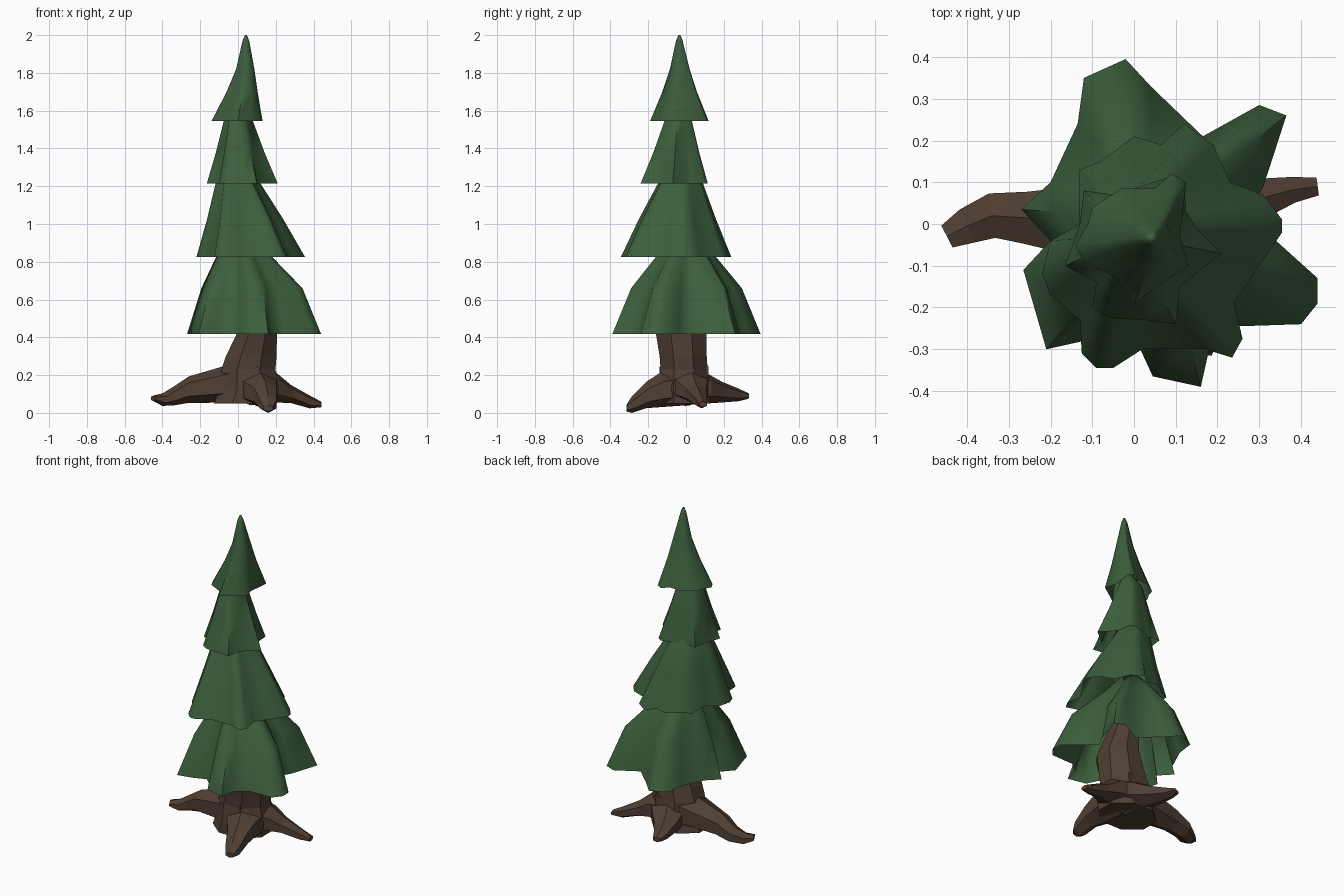
import bpy
import bmesh
import math
from mathutils import Vector

default_cube = bpy.data.objects.get("Cube")
if default_cube:
    bpy.data.objects.remove(default_cube, do_unlink=True)


def make_material(name, colour):
    material = bpy.data.materials.new(name)
    material.use_nodes = True
    material.diffuse_color = (*colour, 1)
    shader = material.node_tree.nodes["Principled BSDF"]
    shader.inputs["Base Color"].default_value = (*colour, 1)
    shader.inputs["Roughness"].default_value = 0.9
    return material


needle_green = make_material("needle green", (0.045, 0.112, 0.046))
bark_brown = make_material("bark brown", (0.08, 0.05, 0.033))


def loft(name, rings, material, cap_start=True, smooth_angle=None):
    """Skin a list of equally long point rings; the last ring is always capped."""
    bm = bmesh.new()
    loops = [[bm.verts.new(point) for point in ring] for ring in rings]
    for lower, upper in zip(loops, loops[1:]):
        for i in range(len(lower)):
            j = (i + 1) % len(lower)
            bm.faces.new((lower[i], lower[j], upper[j], upper[i]))
    bm.faces.new(loops[-1])
    if cap_start:
        bm.faces.new(loops[0][::-1])
    bmesh.ops.recalc_face_normals(bm, faces=bm.faces)
    mesh = bpy.data.meshes.new(name)
    bm.to_mesh(mesh)
    bm.free()
    mesh.materials.append(material)
    obj = bpy.data.objects.new(name, mesh)
    bpy.context.collection.objects.link(obj)
    if smooth_angle:
        bpy.ops.object.select_all(action="DESELECT")
        obj.select_set(True)
        bpy.context.view_layer.objects.active = obj
        bpy.ops.object.shade_smooth_by_angle(angle=math.radians(smooth_angle))
    return obj


def foliage_tier(name, outline, centre, levels):
    """Shrink a lobed hem towards the stem; each level is (z, scale, roundness, stem x, stem y)."""
    centre = Vector(centre)
    spokes = [Vector(point) - centre for point in outline]
    mean = sum(spoke.length for spoke in spokes) / len(spokes)
    rings = []
    for z, scale, roundness, stem_x, stem_y in levels:
        ring = []
        for spoke in spokes:
            length = spoke.length * (1 - roundness) + mean * roundness
            offset = spoke.normalized() * length * scale
            ring.append((stem_x + offset.x, stem_y + offset.y, z))
        rings.append(ring)
    return loft(name, rings, needle_green, cap_start=False, smooth_angle=75)


def root(name, path):
    """Six-sided limb; each stop is (x, y, z, half width, half height)."""
    rings = []
    for i, (x, y, z, width, height) in enumerate(path):
        before, after = path[max(i - 1, 0)], path[min(i + 1, len(path) - 1)]
        along = Vector((after[0] - before[0], after[1] - before[1], 0)).normalized()
        across = Vector((-along.y, along.x, 0))
        ring = []
        for k in range(6):
            angle = math.radians(60 * k + 30)
            lift = Vector((0, 0, height * math.sin(angle)))
            ring.append(Vector((x, y, z)) + across * width * math.cos(angle) + lift)
        rings.append(ring)
    return loft(name, rings, bark_brown)


# Foliage: four lobed skirts, open underneath
bottom_hem = [
    (.44, -.13), (.34, -.04), (.27, .02), (.31, .09), (.365, .26), (.3, .285),
    (.165, .21), (.04, .33), (-.02, .395), (-.12, .35), (-.135, .24), (-.2, .1),
    (-.27, .035), (-.2, -.04), (-.265, -.11), (-.21, -.3), (-.12, -.28),
    (-.04, -.25), (.015, -.3), (.045, -.365), (.16, -.39), (.18, -.3),
    (.25, -.245), (.4, -.24), (.44, -.19)]
foliage_tier("bottom_foliage", bottom_hem, (.05, -.03), [
    (.417, 1, 0, .05, -.03), (.66, .76, .1, .05, -.02),
    (.84, .4, .35, .02, -.01), (.95, .2, 1, .01, -.02)])

lower_hem = [
    (.355, .01), (.31, .07), (.23, .1), (.19, .19), (.12, .24), (.065, .19),
    (0, .21), (-.08, .15), (-.13, .13), (-.13, 0), (-.2, -.04), (-.22, -.12),
    (-.2, -.17), (-.13, -.23), (-.125, -.31), (-.09, -.345), (-.05, -.345),
    (.02, -.3), (.17, -.3), (.235, -.32), (.26, -.275), (.24, -.19),
    (.3, -.1), (.355, -.02)]
foliage_tier("lower_foliage", lower_hem, (.04, -.06), [
    (.825, 1, 0, .04, -.06), (1.03, .7, .12, .02, -.05),
    (1.23, .4, .4, -.01, -.03), (1.32, .2, 1, 0, -.04)])

upper_hem = [
    (.21, -.07), (.15, -.01), (.125, .03), (.12, .1), (.09, .115), (0, .085),
    (-.05, .07), (-.12, .08), (-.13, 0), (-.165, -.1), (-.09, -.14),
    (-.1, -.2), (-.06, -.225), (.03, -.23), (.1, -.24), (.11, -.15)]
foliage_tier("upper_foliage", upper_hem, (.02, -.06), [
    (1.215, 1, 0, .02, -.06), (1.38, .7, .2, .01, -.05),
    (1.56, .41, .5, 0, -.04), (1.64, .2, 1, .01, -.04)])

top_hem = [
    (.13, -.1), (.11, -.03), (.125, .1), (.09, .12), (.05, .085), (-.03, .085),
    (-.1, .04), (-.11, 0), (-.14, -.05), (-.12, -.09), (-.04, -.13), (0, -.19),
    (.07, -.14)]
foliage_tier("top_foliage", top_hem, (0, -.05), [
    (1.545, 1, 0, 0, -.05), (1.7, .61, .2, .025, -.04), (1.82, .36, .4, .04, -.035),
    (1.97, .13, 1, .042, -.035), (2, .04, 1, .042, -.035)])

# Trunk: faceted stem, stops are (z, centre x, centre y, radius x, radius y)
trunk_rings = []
for z, x, y, wide, deep in [
        (.05, .04, -.01, .18, .15), (.13, .06, -.01, .17, .15), (.23, .055, -.01, .155, .135),
        (.3, .07, -.015, .145, .135), (.42, .1, -.025, .115, .145),
        (.62, .06, -.01, .08, .1), (.85, .01, -.02, .05, .06)]:
    turns = [math.radians(45 * k + 22.5) for k in range(8)]
    trunk_rings.append([(x + wide * math.cos(a), y + deep * math.sin(a), z) for a in turns])
loft("trunk", trunk_rings, bark_brown)

# Roots
root("right_root", [
    (.12, -.01, .18, .15, .13), (-.1, .005, .147, .105, .093), (-.26, .015, .123, .072, .07),
    (-.34, .02, .09, .062, .05), (-.4, -.005, .07, .05, .033), (-.448, -.03, .077, .034, .015)])
root("left_root", [
    (.06, 0, .14, .15, .1), (.2, .03, .135, .1, .08), (.28, .055, .1, .062, .048),
    (.38, .082, .058, .036, .034), (.44, .09, .045, .025, .015)])
root("front_root", [
    (.09, 0, .14, .14, .1), (.12, -.14, .12, .1, .09), (.145, -.21, .095, .07, .07),
    (.16, -.285, .045, .05, .045), (.16, -.315, .025, .03, .018)])
root("back_root", [
    (.07, -.02, .14, .15, .1), (.05, .11, .13, .11, .08), (.01, .19, .11, .075, .055),
    (-.02, .28, .095, .045, .033), (-.03, .33, .09, .028, .015)])
